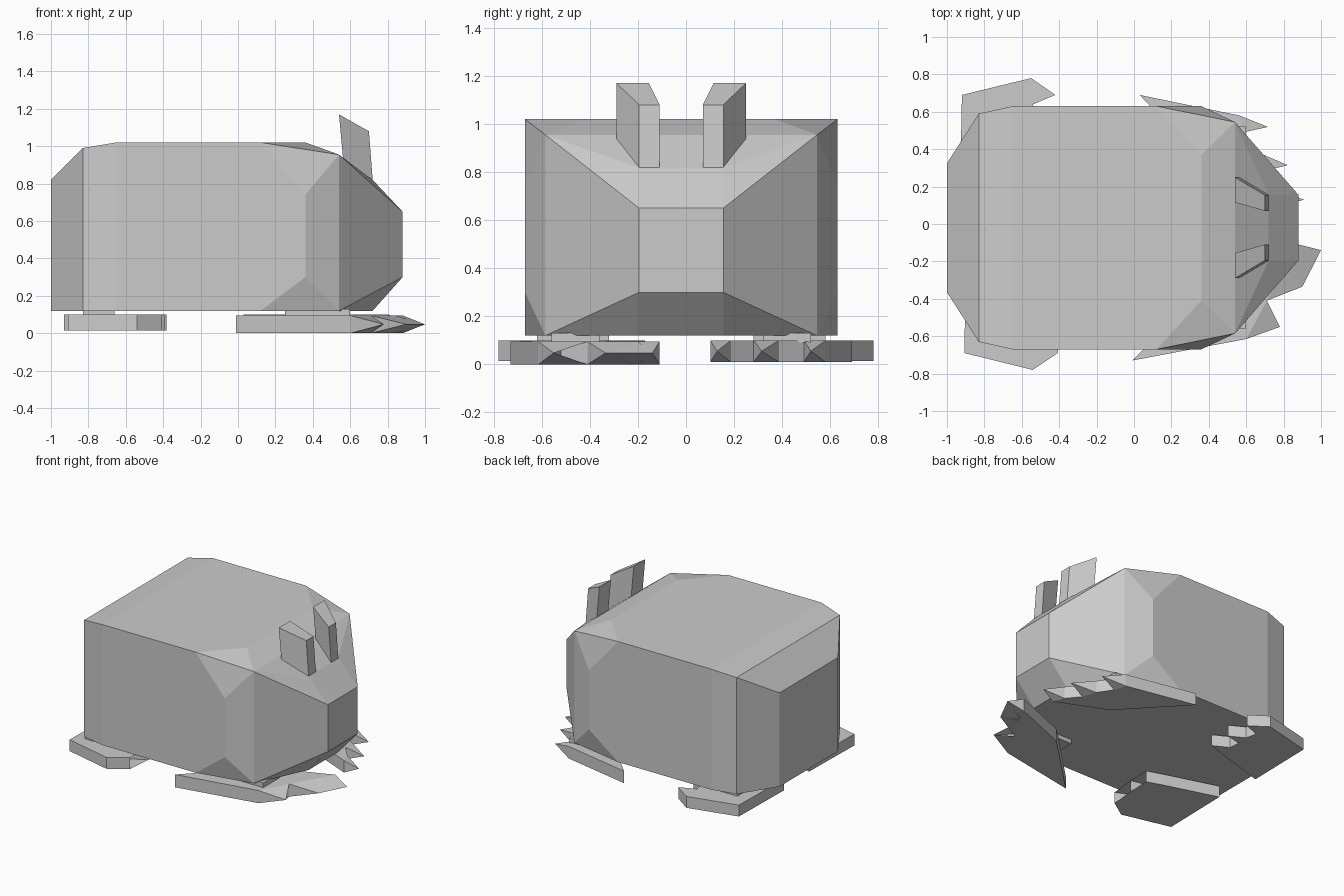
import bpy, bmesh

cube = bpy.data.objects.get("Cube")
if cube:
    bpy.data.objects.remove(cube, do_unlink=True)

YC = -0.02  # centre line of the body

grey = bpy.data.materials.new("plain grey")
grey.use_nodes = True
GREY = (0.6, 0.6, 0.6, 1)
grey.diffuse_color = GREY
grey.node_tree.nodes["Principled BSDF"].inputs["Base Color"].default_value = GREY


def finish(name, bm):
    bmesh.ops.recalc_face_normals(bm, faces=bm.faces)
    mesh = bpy.data.meshes.new(name)
    bm.to_mesh(mesh)
    bm.free()
    mesh.materials.append(grey)
    obj = bpy.data.objects.new(name, mesh)
    bpy.context.collection.objects.link(obj)
    return obj


def hull(name, points):
    bm = bmesh.new()
    for p in points:
        bm.verts.new(p)
    bmesh.ops.convex_hull(bm, input=bm.verts)
    bmesh.ops.dissolve_limit(bm, angle_limit=0.02, verts=bm.verts, edges=bm.edges)
    return finish(name, bm)


def prism(name, outline, low, high, tips=()):
    """Extruded outline; corners listed in tips come to a point at mid height."""
    bm = bmesh.new()
    bottom = [bm.verts.new((x, y, low)) for x, y in outline]
    top = [bm.verts.new((x, y, high)) for x, y in outline]
    bm.faces.new(bottom)
    bm.faces.new(top)
    for i in range(len(outline)):
        j = (i + 1) % len(outline)
        bm.faces.new((bottom[i], bottom[j], top[j], top[i]))
    mid = (low + high) / 2
    for i in tips:
        bottom[i].co.z = top[i].co.z = mid
    bmesh.ops.triangulate(bm, faces=[f for f in bm.faces if len(f.verts) > 4])
    bmesh.ops.remove_doubles(bm, verts=bm.verts, dist=0.001)
    return finish(name, bm)


# Body: half width and height at each faceted corner, mirrored across the centre
corners = [
    # rump
    (-1, .345, .12), (-1, .345, .82), (-.83, .61, .12), (-.83, .61, .99),
    # back and flanks
    (-.65, .65, .12), (-.65, .65, 1.02), (.12, .65, .12), (.12, .65, 1.02),
    (.36, .39, 1.02), (.36, .65, .74), (.36, .65, .30),
    # cheeks and snout
    (.54, .565, .955), (.54, .565, .12), (.72, .35, .65), (.72, .35, .30),
    (.72, .175, .82), (.72, .175, .12), (.88, .175, .65), (.88, .175, .30),
]
hull("body", [(x, YC + s * y, z) for x, y, z in corners for s in (-1, 1)])

# Ears: slanted slabs that flare outwards to the rear
ear = [(.72, .82, .09, .175), (.70, 1.08, .09, .175),
       (.54, 1.17, .135, .27), (.57, .84, .135, .27)]
for side, s in (("left", 1), ("right", -1)):
    hull(side + "_ear", [(x, YC + s * y, z) for x, z, a, b in ear for y in (a, b)])

# Front feet: splayed wedges with three pointed claws
front = [(0, 0), (.61, .115), (.79, .18), (.64, .21), (.72, .32), (.91, .395),
         (.76, .43), (.85, .53), (1.01, .59), (.89, .62), (.46, .45)]
prism("right_front_foot", [(x - .01, y - .73) for x, y in front], 0, .095, (2, 5, 8))
prism("left_front_foot", [(x * .87 + .03, .69 - y * .95) for x, y in front],
      .01, .1, (2, 5, 8))

# Rear feet: broad pads with three blunt-edged claws
rear = [(-.92, .69), (-.55, .78), (-.42, .69), (-.54, .64), (-.52, .56), (-.41, .50),
        (-.53, .47), (-.52, .39), (-.41, .33), (-.53, .29), (-.93, .17)]
prism("left_rear_foot", rear, .015, .1)
prism("right_rear_foot", [(x + .02 - .04 * (y - .5), -y) for x, y in rear], .015, .1)

# Legs: short stubs joining the feet to the belly
for side, s in (("left", 1), ("right", -1)):
    for name, x0, x1, y0, y1 in (("front", .25, .60, .34, .54), ("rear", -.83, -.66, .3, .6)):
        prism(f"{side}_{name}_leg",
              [(x0, YC + s * y0), (x1, YC + s * y0), (x1, YC + s * y1), (x0, YC + s * y1)],
              .09, .13)
